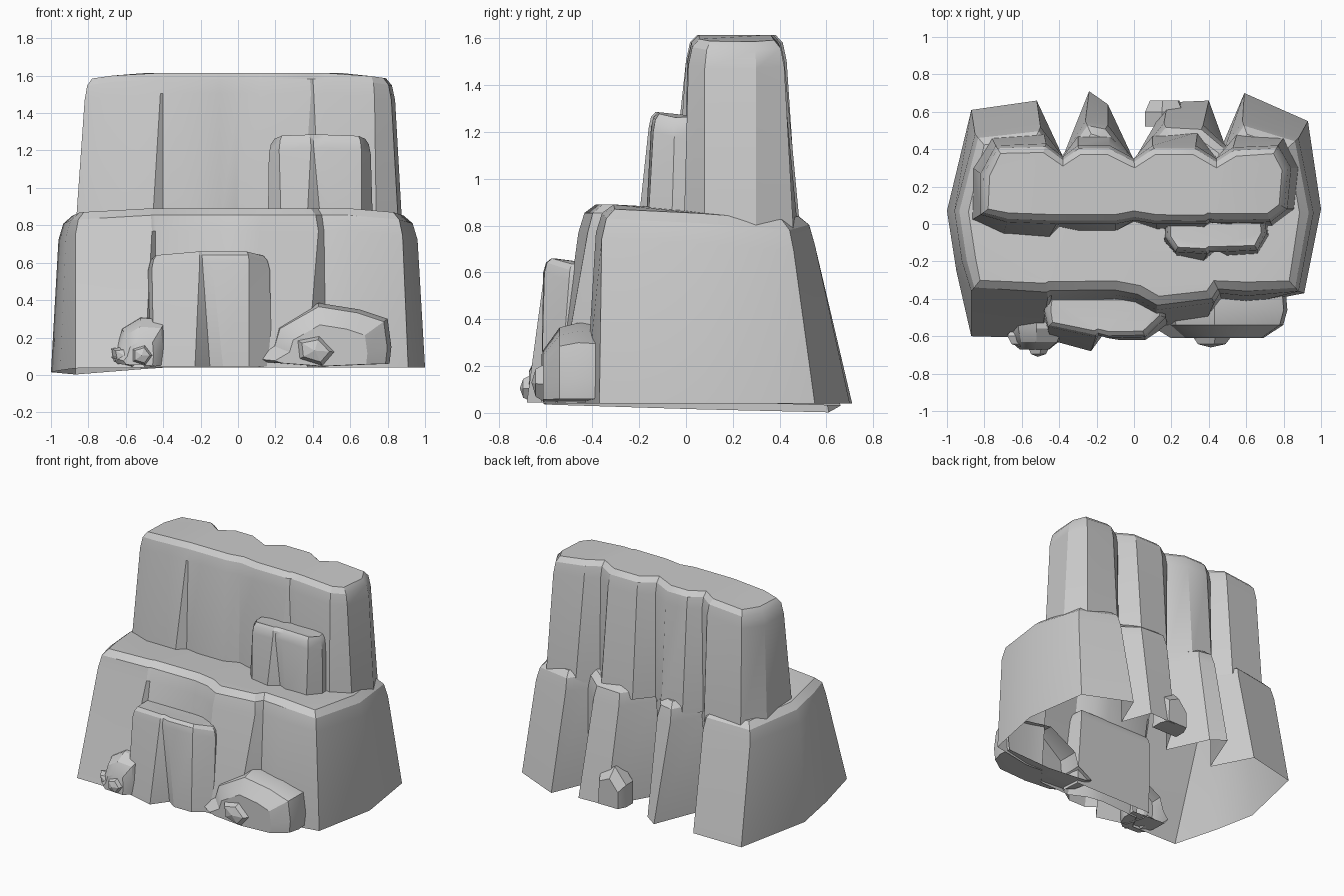
import bpy, bmesh, math
from mathutils import Vector


def loft(name, rings, angle=28):
    """Skin equal-length rings of 3D points; first ring stays open, last is capped."""
    bm = bmesh.new()
    vs = [[bm.verts.new(p) for p in r] for r in rings]
    n = len(rings[0])
    for a, b in zip(vs, vs[1:]):
        for i in range(n):
            j = (i + 1) % n
            bm.faces.new((a[i], a[j], b[j], b[i]))
    cap = bm.faces.new(vs[-1])
    bmesh.ops.triangulate(bm, faces=[cap])
    bmesh.ops.recalc_face_normals(bm, faces=bm.faces[:])
    me = bpy.data.meshes.new(name)
    bm.to_mesh(me)
    bm.free()
    ob = bpy.data.objects.new(name, me)
    bpy.context.collection.objects.link(ob)
    bpy.ops.object.select_all(action='DESELECT')
    ob.select_set(True)
    bpy.context.view_layer.objects.active = ob
    bpy.ops.object.shade_smooth_by_angle(angle=math.radians(angle))
    return ob


def inset(pts, d):
    """Move each outline point inward (counter-clockwise outline)."""
    out = []
    for i, p in enumerate(pts):
        e1 = (p - pts[i - 1]).normalized()
        e2 = (pts[(i + 1) % len(pts)] - p).normalized()
        t = (e1 + e2).normalized()
        out.append(p + Vector((-t.y, t.x)) * d)
    return out


def cliff(name, table, z0, z1, rim, soft, tilt=0.0, fall=0.0):
    """Rock wall from (foot x, foot y, top x, top y) rows with a worn rim.
    tilt drops the back left foot, fall lowers the rim towards the back."""
    foot = [Vector(r[:2]) for r in table]
    top = [Vector(r[2:]) for r in table]
    xs = [p.x for p in top]
    mid, half = (max(xs) + min(xs)) / 2, (max(xs) - min(xs)) / 2

    def ring(pts, z):
        return [(p.x, p.y, z - .12 * max(0, abs(p.x - mid) / half - .7)
                 - fall * min(1, max(0, (p.y + .05) / .5))) for p in pts]
    rings = [[(p.x, p.y, z0 - tilt * min(1, max(0, -p.x - .4) * 2)
               * min(1, max(0, (p.y + .75) / 1.3))) for p in foot]]
    rings.append(ring(top, z1 - rim))
    rings.append(ring(inset(top, soft * .35), z1 - rim * .3))
    rings.append(ring(inset(top, soft), z1))
    return loft(name, rings)


# Wide lower tier: stepped panels in front, columns along the back
cliff("lower_cliff", [
    (-.87, -.60, -.87, -.36), (-.50, -.61, -.46, -.39), (-.44, -.50, -.44, -.38),
    (-.12, -.48, -.10, -.38), (.0, -.50, .01, -.40), (.12, -.56, .12, -.46),
    (.37, -.55, .43, -.42), (.47, -.42, .46, -.37), (.60, -.43, .60, -.385),
    (.91, -.37, .88, -.36), (1.0, .08, .96, .06), (.93, .55, .88, .46),
    (.59, .70, .58, .55), (.48, .44, .49, .42), (.40, .66, .37, .53),
    (.18, .65, .16, .54), (0, .34, 0, .34), (-.14, .64, -.14, .53),
    (-.24, .71, -.26, .55), (-.38, .36, -.38, .36), (-.52, .66, -.50, .52),
    (-.87, .61, -.85, .48), (-1.0, .07, -.96, .07), (-.95, -.25, -.92, -.2)],
    .04, .89, .12, .075, .04, .05)

# Narrow upper tier
cliff("upper_cliff", [
    (-.87, .02, -.82, .05), (-.70, -.06, -.68, .01), (-.46, -.08, -.415, .0),
    (-.40, -.02, -.40, .0), (-.30, -.04, -.30, -.0), (-.10, -.04, -.10, .0),
    (0, .01, 0, .02), (.12, -.03, .12, -.0), (.34, -.05, .39, .0),
    (.44, .0, .405, .01), (.50, -.01, .46, .005), (.74, -.01, .73, .01),
    (.86, .08, .82, .08), (.88, .30, .84, .30), (.80, .46, .77, .42),
    (.55, .48, .53, .41), (.44, .36, .44, .35), (.34, .49, .33, .42),
    (.10, .47, .10, .42), (0, .35, 0, .35), (-.13, .47, -.13, .42),
    (-.30, .47, -.30, .42), (-.39, .36, -.38, .36), (-.48, .48, -.47, .43),
    (-.76, .46, -.74, .42), (-.86, .30, -.82, .27)],
    .76, 1.615, .11, .05)

# Step block on the upper tier and pillar at the foot
cliff("upper_step", [
    (.16, -.09, .165, -.07), (.23, -.17, .22, -.15), (.37, -.20, .39, -.16),
    (.44, -.14, .405, -.15), (.50, -.17, .46, -.15), (.66, -.16, .66, -.14),
    (.72, -.06, .71, -.05), (.70, .08, .69, .08), (.18, .08, .18, .08)],
    .84, 1.285, .07, .03)
cliff("front_pillar", [
    (-.49, -.48, -.48, -.46), (-.45, -.62, -.46, -.55), (-.23, -.68, -.205, -.605),
    (-.15, -.57, -.19, -.595), (-.08, -.62, -.14, -.61), (.06, -.62, .06, -.605),
    (.18, -.54, .17, -.50), (.17, -.40, .15, -.38), (-.47, -.40, -.46, -.38)],
    .045, .66, .06, .035)


# Boulders: front outlines (x, z) swept through depth
def boulder(name, prof, steps):
    cx = sum(p[0] for p in prof) / len(prof)
    loft(name, [[(cx + (x - cx) * s, y, .05 + (z - .05) * s) for x, z in prof]
                for y, s in steps])


boulder("right_boulder", [(.06, .09), (.18, .16), (.21, .26), (.43, .385), (.65, .35),
                          (.80, .30), (.82, .15), (.81, .06), (.45, .045), (.12, .07)],
        [(-.37, .98), (-.46, 1), (-.54, .94), (-.61, .65)])
boulder("left_boulder", [(-.69, .10), (-.65, .15), (-.62, .25), (-.52, .31), (-.38, .30),
                         (-.37, .16), (-.38, .05), (-.66, .06)],
        [(-.46, 1), (-.56, .98), (-.63, .8), (-.67, .5)])
boulder("back_boulder", [(.06, .04), (.06, .20), (.15, .31), (.26, .26), (.27, .04)],
        [(.52, 1), (.60, 1), (.66, .75)])

# Small loose stones
for name, loc, r in (("right_stone", (.41, -.60, .13), (.115, .06, .085)),
                     ("left_stone", (-.515, -.66, .105), (.062, .05, .06)),
                     ("left_stone_small", (-.60, -.60, .10), (.09, .06, .055))):
    bpy.ops.mesh.primitive_uv_sphere_add(segments=5, ring_count=4, location=loc,
                                         rotation=(math.radians(90), .3, 0))
    ob = bpy.context.object
    ob.name = name
    ob.scale = (r[0], r[2], r[1])
